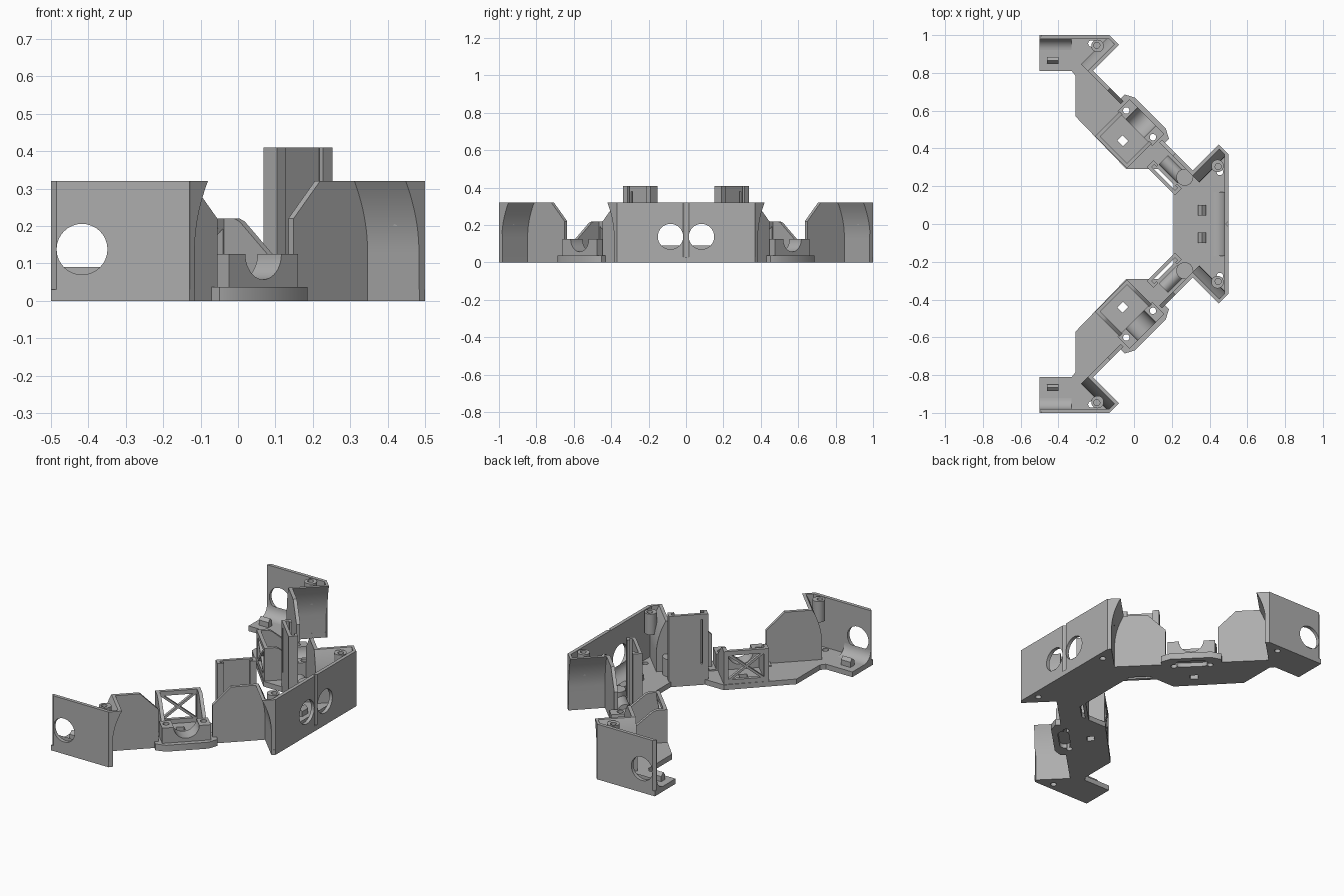
import bpy, bmesh, math

cube = bpy.data.objects.get("Cube")
if cube:
    bpy.data.objects.remove(cube, do_unlink=True)

GREY = (0.42, 0.42, 0.42, 1)
mat = bpy.data.materials.new("plain grey")
mat.use_nodes = True
mat.diffuse_color = GREY
mat.node_tree.nodes["Principled BSDF"].inputs["Base Color"].default_value = GREY

R = math.sqrt(0.5)
MID = -0.354          # middle of the diagonal arm
TOP = 0.32            # wall height
FLOOR = 0.03          # base thickness


def arm(u, v, z):
    """Arm frame: u runs along the arm, v points outward."""
    return ((u + v) * R, (u - v) * R, z)


# Frames take two profile coordinates and one extrusion height
PLAN = lambda p, q, h: (p, q, h)
FRONT = lambda p, q, h: (p, h, q)
SIDE = lambda p, q, h: (h, p, q)
ARM_PLAN = lambda p, q, h: arm(p, q, h)
ARM_FACE = lambda p, q, h: arm(p, h, q)
ARM_SECTION = lambda p, q, h: arm(h, p, q)
FAR_FACE = lambda p, q, h: arm(2 * MID - p, h, q)
FAR_PLAN = lambda p, q, h: arm(2 * MID - p, q, h)

parts = []


def prism(name, pts, lo, hi, frame, keep=True):
    bm = bmesh.new()
    rings = [[bm.verts.new(frame(p, q, h)) for p, q in pts] for h in (lo, hi)]
    n = len(pts)
    bm.faces.new(rings[0])
    bm.faces.new(rings[1])
    for i in range(n):
        j = (i + 1) % n
        bm.faces.new((rings[0][i], rings[0][j], rings[1][j], rings[1][i]))
    bmesh.ops.recalc_face_normals(bm, faces=bm.faces)
    me = bpy.data.meshes.new(name)
    bm.to_mesh(me)
    bm.free()
    me.materials.append(mat)
    ob = bpy.data.objects.new(name, me)
    bpy.context.scene.collection.objects.link(ob)
    if keep:
        parts.append(ob)
    return ob


def rect(a, b, c, d):
    return [(a, c), (b, c), (b, d), (a, d)]


def arc(cx, cy, r, start=0, end=360, n=32):
    full = end - start == 360
    return [(cx + r * math.cos(math.radians(start + (end - start) * i / n)),
             cy + r * math.sin(math.radians(start + (end - start) * i / n)))
            for i in range(n if full else n + 1)]


def cut(targets, pts, lo, hi, frame):
    """Cut one prism out of each target, then drop the cutter."""
    tool = prism("cutter", pts, lo, hi, frame, keep=False)
    tool.hide_render = True
    for ob in targets:
        mod = ob.modifiers.new("cut", "BOOLEAN")
        mod.operation = "DIFFERENCE"
        mod.solver = "EXACT"
        mod.object = tool
        bpy.context.view_layer.update()
        done = ob.evaluated_get(bpy.context.evaluated_depsgraph_get())
        mesh = bpy.data.meshes.new_from_object(done)
        ob.modifiers.clear()
        ob.data = mesh
    bpy.data.objects.remove(tool, do_unlink=True)


# Base plate
base = prism("base_plate", [
    (.21, 0), (.5, 0), (.5, -.37), (.485, -.385), (.346, -.246), (-.253, -.847),
    (-.115, -.985), (-.13, -1), (-.5, -1), (-.5, -.81), (-.33, -.81), (-.31, -.785),
    (-.31, -.57), (-.04, -.29), (.13, -.29), (.21, -.21)], 0, FLOOR, PLAN)

# Outer panels with round openings
end_panel = prism("end_panel", [(-.5, -.985), (-.485, -1), (-.13, -1), (-.115, -.98), (-.5, -.98)],
                  0, TOP, PLAN)
cut([end_panel], arc(-.417, .138, .068), -1.1, -.9, FRONT)
side_panel = prism("side_panel", [(.5, -.37), (.5, -.015), (.487, 0), (.48, 0), (.48, -.38)],
                   0, TOP, PLAN)
cut([side_panel], arc(-.083, .138, .068), .4, .6, SIDE)

# Coves where the panels meet the base, and small clips beside the openings
cove = arc(.06, .06, .06, 180, 270, 8)
prism("end_cove", [(-.98 + a, FLOOR + b) for a, b in [(0, 0)] + cove], -.5, -.33, SIDE)
prism("side_cove", [(.48 - a, FLOOR + b) for a, b in [(0, 0)] + cove], -.17, 0, FRONT)
prism("end_clip", [(-.885, FLOOR), (-.885, .06), (-.865, .078), (-.85, .06), (-.85, FLOOR)],
      -.46, -.4, SIDE)
prism("side_clip", [(.34, FLOOR), (.34, .06), (.36, .078), (.38, .06), (.38, FLOOR)],
      -.1, -.045, FRONT)

# Flared wings, arm walls and screw bosses at both ends of the arm
curve = [(.07, 0)] + [(.07 - .05 * (i / 10) ** 2, .13 + .019 * i) for i in range(11)]
for end, face, plan in (("near", ARM_FACE, ARM_PLAN), ("far", FAR_FACE, FAR_PLAN)):
    prism(end + "_wing", curve + [(u + .018, z) for u, z in reversed(curve)], .4, .6, face)
    prism(end + "_wing_cap", curve + [(.092, TOP), (.092, 0)], .6, .614, face)
    prism(end + "_arm_wall", curve + [(-.11, TOP), (-.21, .22), (-.21, 0)], .4, .42, face)
    boss = prism(end + "_screw_boss", arc(.095, .53, .033), .2, TOP, plan)
    cut([boss], arc(.1, .53, .016), .25, .4, plan)
    cut([base], arc(.127, .516, .017), -.1, .1, plan)

# Lipped platform and notched cradle in the middle of the arm
platform = prism("platform", [(-.188, .36), (-.188, .45), (-.24, .477), (-.468, .477),
                              (-.52, .45), (-.52, .36)], 0, .037, ARM_PLAN)
notch = arc(MID, .125, .068, 180, 360, 20)
cradle = prism("cradle", [(-.484, 0), (-.484, .125)] + notch + [(-.224, .125), (-.224, 0)],
               .36, .45, ARM_FACE)
for side in (-1, 1):
    cut([base, platform, cradle], arc(MID + side * .1, .396, .017, n=20), -.1, .3, ARM_PLAN)
cut([base], rect(MID - .022, MID + .022, .25, .29), -.1, .1, ARM_PLAN)
slot = arc(MID + .06, .415, .03, -90, 90, 8) + arc(MID - .06, .415, .03, 90, 270, 8)
cut([base, platform, cradle], slot, -.1, .025, ARM_PLAN)

# Cross-braced bracket behind the cradle
L, H = MID - .12, MID + .12
bars = {"left_post": rect(L, L + .025, 0, .22), "right_post": rect(H - .025, H, 0, .22),
        "top_rail": rect(L, H, .195, .22), "bottom_rail": rect(L, H, 0, .055)}
for s, label in ((1, "rising"), (-1, "falling")):
    bars[label + "_brace"] = [(MID + s * a, b) for a, b in
                              ((-.11, .045), (-.09, .045), (.11, .205), (.09, .205))]
for label, pts in bars.items():
    prism("bracket_" + label, pts, .182, .202, ARM_FACE)
gusset = [(.182, 0), (.182, .22), (.24, .22), (.26, .212), (.365, .125), (.365, 0)]
for label, u in (("left", L), ("right", H - .02)):
    prism(label + "_gusset", gusset, u, u + .02, ARM_SECTION)

# Tall slotted channel near the inner corner
channel = prism("channel", [
    (-.165, .262), (.045, .262), (.045, .312), (.01, .312), (.01, .298), (.027, .298),
    (.027, .28), (-.147, .28), (-.147, .298), (-.13, .298), (-.13, .312), (-.165, .312)],
    0, .41, ARM_PLAN)
cut([channel], rect(-.135, -.125, .12, .38), .25, .29, ARM_FACE)

# Rounded pedestal and bar beside the channel
prism("pedestal", arc(.015, .365, .045), 0, .13, ARM_PLAN)
prism("round_bar", arc(.35, .07, .035, n=24), -.13, .01, ARM_SECTION)

# Mirror every part to the other arm and shade the curved faces
for ob in bpy.context.selected_objects:
    ob.select_set(False)
for ob in parts:
    bm = bmesh.new()
    bm.from_mesh(ob.data)
    seam = [f for f in bm.faces if all(abs(v.co.y) < 1e-5 for v in f.verts)]
    bmesh.ops.delete(bm, geom=seam, context="FACES_ONLY")
    bm.to_mesh(ob.data)
    bm.free()
    ob.select_set(True)
bpy.context.view_layer.objects.active = parts[0]
bpy.ops.object.shade_smooth_by_angle(angle=math.radians(30))
for ob in parts:
    mod = ob.modifiers.new("mirror", "MIRROR")
    mod.use_axis = (False, True, False)
    mod.use_clip = True
    ob.select_set(False)
